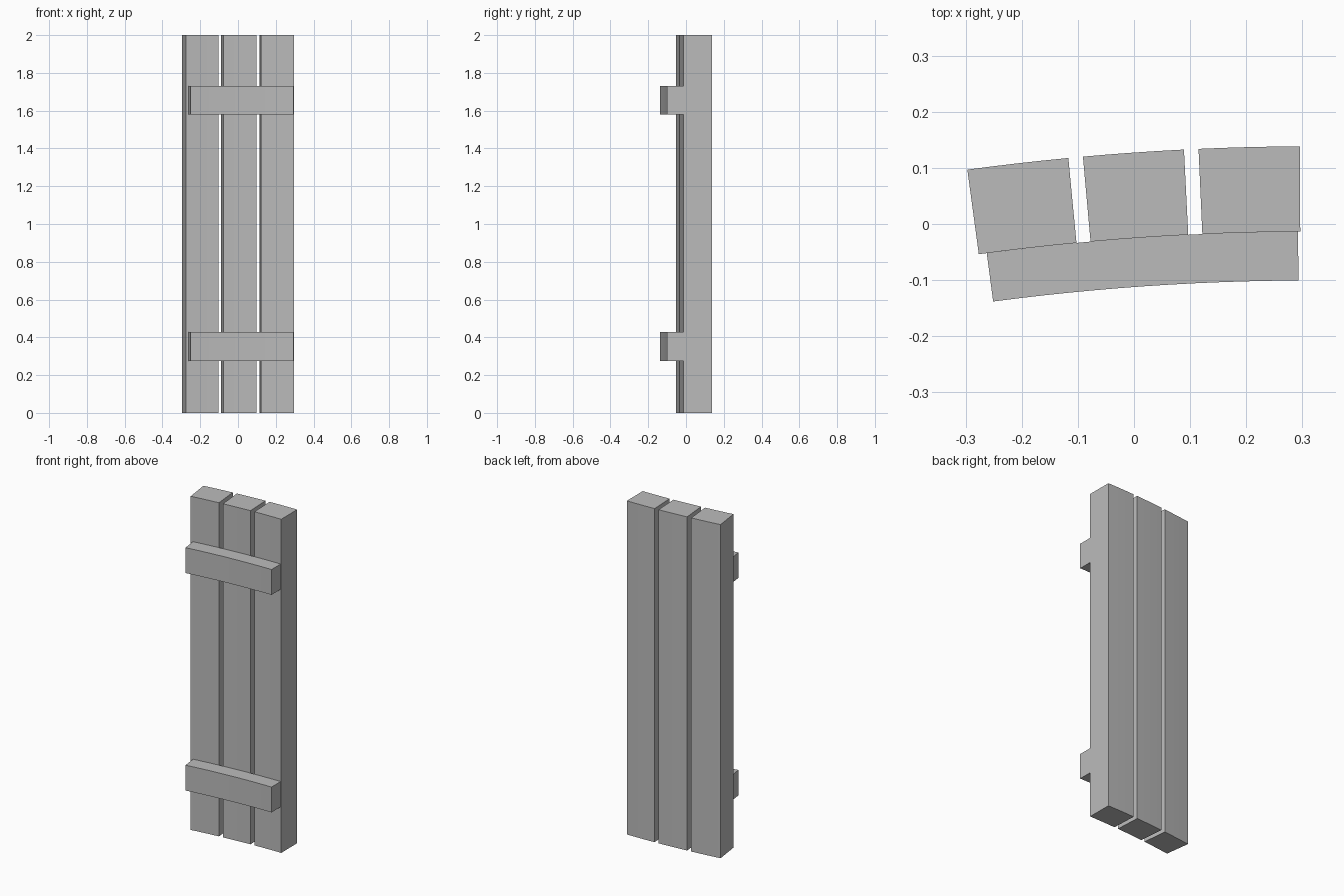
import bpy, bmesh, math

if "Cube" in bpy.data.objects:
    bpy.data.objects.remove(bpy.data.objects["Cube"])

# All parts follow one gentle arc, seen from above
CX, R_OUT = 0.3205, 4.6
CY = 0.1385 - R_OUT
R_MID = R_OUT - 0.152      # planks meet battens here
R_IN = R_MID - 0.087

grey = bpy.data.materials.new("plain grey")
grey.diffuse_color = (0.5, 0.5, 0.5, 1)
grey.use_nodes = True
grey.node_tree.nodes["Principled BSDF"].inputs["Base Color"].default_value = grey.diffuse_color


def arc_block(name, x0, x1, ref_r, r_in, r_out, z0, z1, segs):
    """Curved block: an arc sector in plan, extruded upwards."""
    a0, a1 = (math.asin((x - CX) / ref_r) for x in (x0, x1))
    angles = [a0 + (a1 - a0) * i / segs for i in range(segs + 1)]
    plan = [(r_in, a) for a in angles] + [(r_out, a) for a in reversed(angles)]
    bm = bmesh.new()
    base = bm.faces.new([bm.verts.new((CX + r * math.sin(a), CY + r * math.cos(a), z0))
                         for r, a in plan])
    ext = bmesh.ops.extrude_face_region(bm, geom=[base])
    top = [v for v in ext["geom"] if isinstance(v, bmesh.types.BMVert)]
    bmesh.ops.translate(bm, verts=top, vec=(0, 0, z1 - z0))
    bmesh.ops.recalc_face_normals(bm, faces=bm.faces)
    mesh = bpy.data.meshes.new(name)
    bm.to_mesh(mesh)
    bm.free()
    mesh.materials.append(grey)
    obj = bpy.data.objects.new(name, mesh)
    bpy.context.collection.objects.link(obj)
    bpy.ops.object.select_all(action='DESELECT')
    obj.select_set(True)
    bpy.context.view_layer.objects.active = obj
    bpy.ops.object.shade_smooth_by_angle(angle=math.radians(30))


# Three upright planks
for side, x0, x1 in (("left", -0.297, -0.117), ("middle", -0.091, 0.089), ("right", 0.115, 0.2955)):
    arc_block(side + "_plank", x0, x1, R_OUT, R_MID, R_OUT, 0, 2, 4)

# Two cross battens on the front
for level, z0 in (("lower", 0.275), ("upper", 1.579)):
    arc_block(level + "_batten", -0.251, 0.293, R_IN, R_IN, R_MID, z0, z0 + 0.152, 12)
